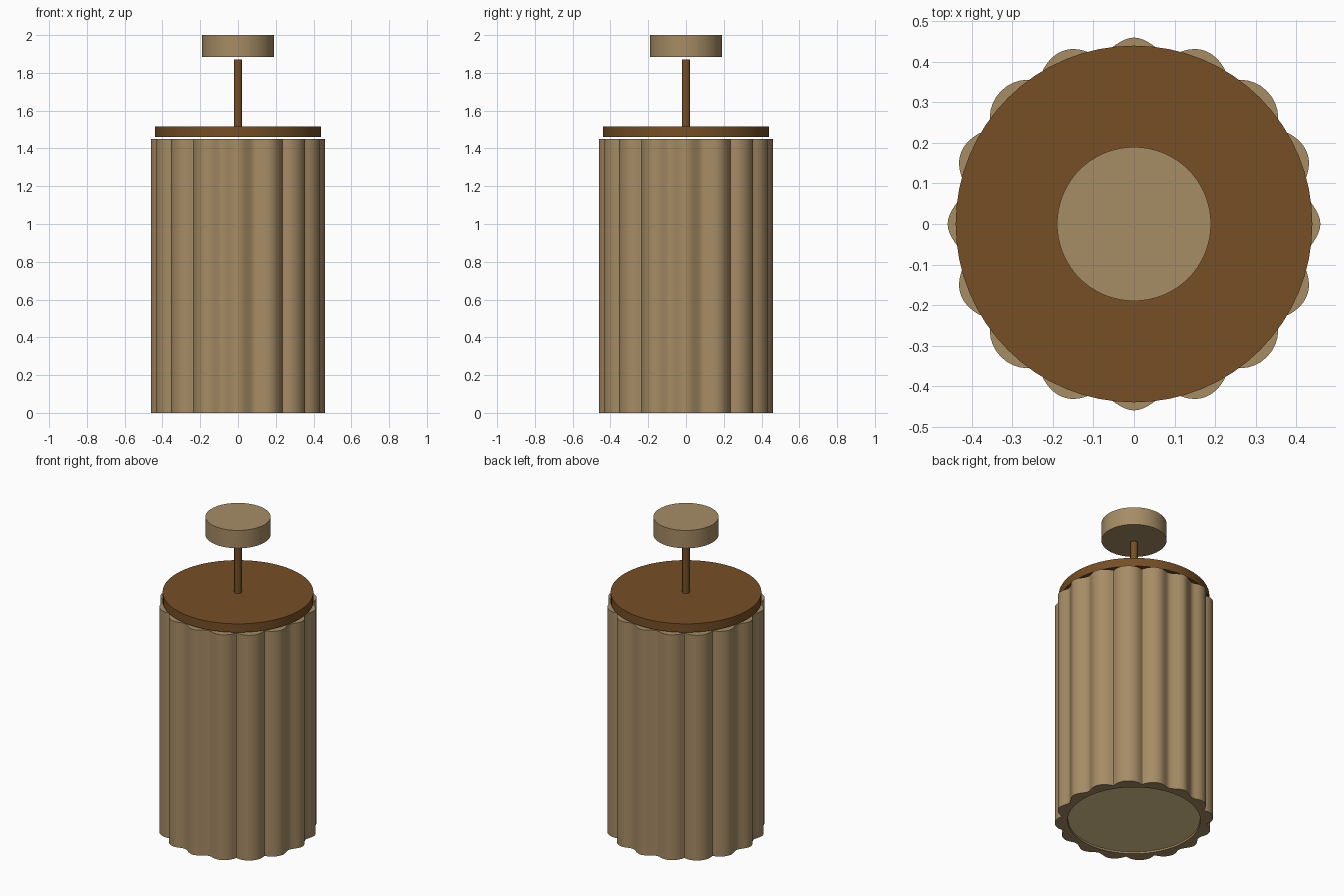
import bpy, bmesh
from math import sin, cos, pi, radians

cube = bpy.data.objects.get("Cube")
if cube:
    bpy.data.objects.remove(cube, do_unlink=True)


def material(name, rgb):
    linear = [((c / 255 + 0.055) / 1.055) ** 2.4 for c in rgb] + [1.0]
    mat = bpy.data.materials.new(name)
    mat.use_nodes = True
    mat.diffuse_color = linear
    mat.node_tree.nodes["Principled BSDF"].inputs["Base Color"].default_value = linear
    return mat


tan = material("tan", (166, 140, 101))
brown = material("brown", (118, 79, 38))
cream = material("cream", (228, 203, 147))


def finish(obj, name, mat):
    obj.name = name
    obj.data.materials.append(mat)
    bpy.ops.object.select_all(action="DESELECT")
    obj.select_set(True)
    bpy.context.view_layer.objects.active = obj
    bpy.ops.object.shade_smooth_by_angle(angle=radians(40))


def cylinder(name, radius, bottom, top, mat, sides=64):
    bpy.ops.mesh.primitive_cylinder_add(
        vertices=sides, radius=radius, depth=top - bottom,
        location=(0, 0, (bottom + top) / 2))
    finish(bpy.context.object, name, mat)


FLUTES = 16
STEPS = FLUTES * 16
HEIGHT = 1.45
INNER = 0.387


def fluted_point(a):
    # Flutes grow fuller toward the diagonals
    full = sin(2 * a) ** 2
    depth = 0.015 + 0.005 * full
    r = 0.46 + 0.004 * full - depth * (1 - cos(FLUTES * a))
    t = 0.02 * full * sin(FLUTES * a)
    return r * cos(a) - t * sin(a), r * sin(a) + t * cos(a)


# Fluted shade: a wavy outer wall around a round inner wall
angles = [2 * pi * i / STEPS for i in range(STEPS)]
outer = [fluted_point(a) for a in angles]
inner = [(INNER * cos(a), INNER * sin(a)) for a in angles]
bm = bmesh.new()
loops = [[bm.verts.new((x, y, z)) for x, y in outline]
         for outline, z in ((outer, 0), (outer, HEIGHT), (inner, HEIGHT), (inner, 0))]
for k, loop in enumerate(loops):
    following = loops[(k + 1) % len(loops)]
    for i in range(STEPS):
        j = (i + 1) % STEPS
        bm.faces.new((loop[i], loop[j], following[j], following[i]))
bmesh.ops.recalc_face_normals(bm, faces=bm.faces)
mesh = bpy.data.meshes.new("shade")
bm.to_mesh(mesh)
bm.free()
shade = bpy.data.objects.new("shade", mesh)
bpy.context.collection.objects.link(shade)
finish(shade, "shade", tan)

# Light panel set just inside the lower rim
cylinder("diffuser", 0.385, 0.01, 0.03, cream)

# Lid, hanging rod and ceiling mount
cylinder("lid", 0.44, 1.46, 1.515, brown)
cylinder("rod", 0.022, 1.515, 1.87, brown, 24)
cylinder("ceiling_mount", 0.19, 1.885, 2.0, tan)
